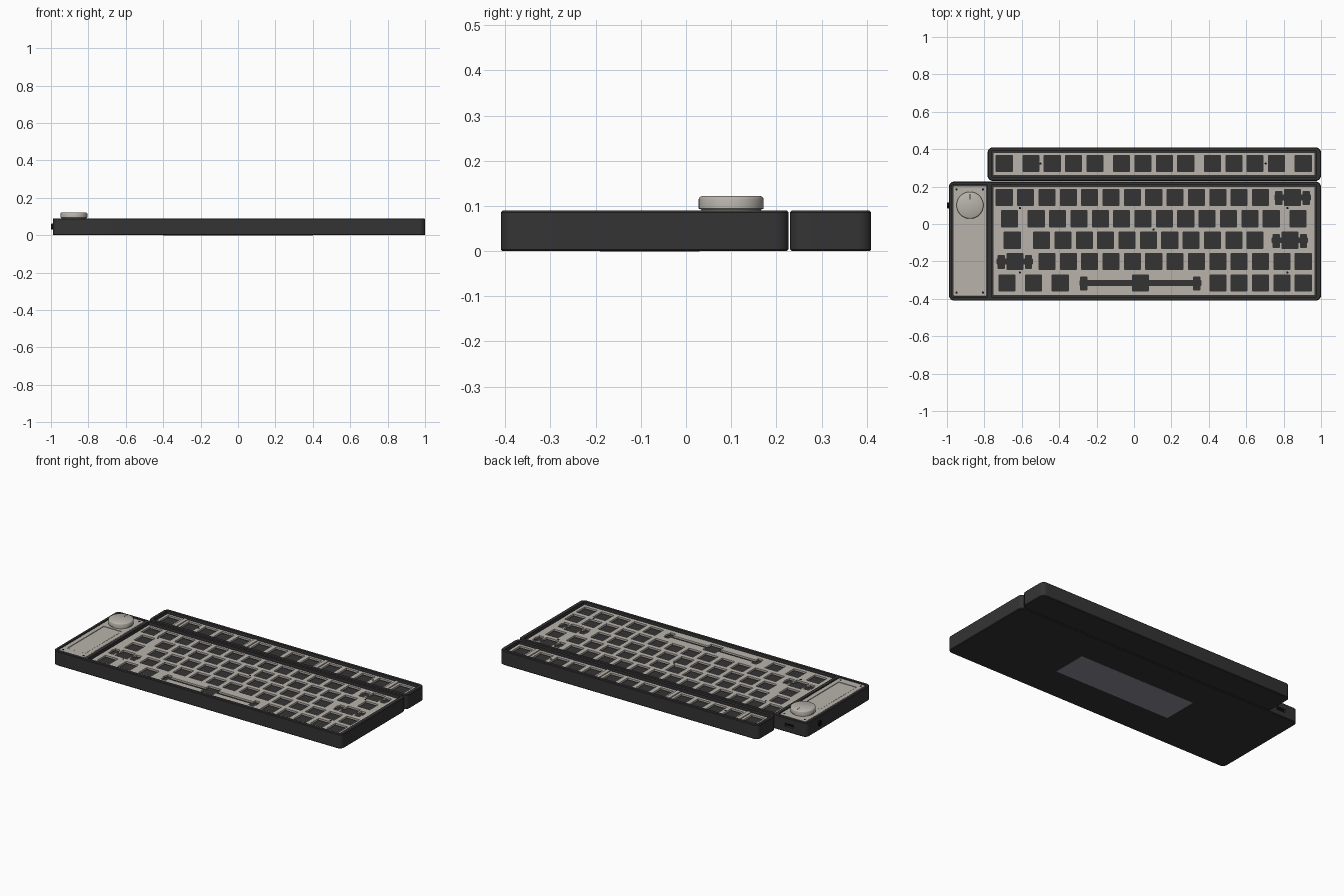
import bpy, bmesh, math
from mathutils import Matrix

cube = bpy.data.objects.get("Cube")
if cube:
    bpy.data.objects.remove(cube, do_unlink=True)


def material(name, rgb, rough=0.6):
    m = bpy.data.materials.new(name)
    m.use_nodes = True
    m.diffuse_color = (*rgb, 1)
    bsdf = m.node_tree.nodes["Principled BSDF"]
    bsdf.inputs["Base Color"].default_value = (*rgb, 1)
    bsdf.inputs["Roughness"].default_value = rough
    return m


CASE = material("charcoal case", (0.034, 0.034, 0.034))
PLATE = material("warm beige metal", (0.48, 0.45, 0.41))
BLACK = material("black", (0.005, 0.005, 0.005))
BADGE = material("blue grey metal", (0.27, 0.27, 0.33))


def finish(name, bm, mat=None):
    bmesh.ops.recalc_face_normals(bm, faces=bm.faces)
    me = bpy.data.meshes.new(name)
    bm.to_mesh(me)
    bm.free()
    ob = bpy.data.objects.new(name, me)
    bpy.context.collection.objects.link(ob)
    if mat:
        me.materials.append(mat)
    return ob


def add_box(bm, x0, x1, y0, y1, z0, z1):
    m = Matrix.Translation(((x0 + x1) / 2, (y0 + y1) / 2, (z0 + z1) / 2))
    bmesh.ops.create_cube(bm, size=1, matrix=m @ Matrix.Diagonal((x1 - x0, y1 - y0, z1 - z0, 1)))


def box(name, *dims, mat=None):
    bm = bmesh.new()
    add_box(bm, *dims)
    return finish(name, bm, mat)


def loft(name, rings, mat):
    bm = bmesh.new()
    loops = [[bm.verts.new(p) for p in ring] for ring in rings]
    n = len(loops[0])
    for a, b in zip(loops, loops[1:]):
        for i in range(n):
            bm.faces.new((a[i], a[(i + 1) % n], b[(i + 1) % n], b[i]))
    bm.faces.new(loops[0])
    bm.faces.new(loops[-1])
    return finish(name, bm, mat)


def rounded_block(name, x0, x1, y0, y1, z0, z1, r, edge, mat):
    """Rounded rectangle prism with softened top and bottom edges."""
    def ring(inset, z):
        pts = []
        for k, (cx, cy) in enumerate(((x1 - r, y1 - r), (x0 + r, y1 - r), (x0 + r, y0 + r), (x1 - r, y0 + r))):
            for s in range(7):
                a = math.pi / 2 * (k + s / 6)
                pts.append((cx + (r - inset) * math.cos(a), cy + (r - inset) * math.sin(a), z))
        return pts
    rings = [ring(edge, z0), ring(0, z0 + edge), ring(0, z1 - edge), ring(edge, z1)]
    return loft(name, rings, mat)


def disc(name, x, y, profile, mat, sides=48):
    turn = [2 * math.pi * i / sides for i in range(sides)]
    return loft(name, [[(x + r * math.cos(a), y + r * math.sin(a), z) for a in turn] for r, z in profile], mat)


def cut(target, cutter):
    cutter.hide_render = True
    mod = target.modifiers.new("cut", "BOOLEAN")
    mod.object, mod.solver, mod.use_self = cutter, "EXACT", True
    dg = bpy.context.evaluated_depsgraph_get()
    me = bpy.data.meshes.new_from_object(target.evaluated_get(dg))
    target.modifiers.clear()
    target.data = me
    bpy.data.objects.remove(cutter, do_unlink=True)


# Case: main tray with side panel pocket, and function row tray
TOP, FLOOR, PLATE_TOP = 0.09, 0.05, 0.076
main_case = rounded_block("main_case", -0.99, 1.0, -0.41, 0.227, 0, TOP, 0.03, 0.004, CASE)
cut(main_case, box("key_pocket", -0.763, 0.976, -0.39, 0.208, FLOOR, 0.2))
cut(main_case, box("panel_pocket", -0.972, -0.783, -0.39, 0.208, FLOOR, 0.2))
cut(main_case, box("port_pocket", -0.9, -0.84, 0.21, 0.3, 0.034, 0.054))
back_case = rounded_block("function_row_case", -0.783, 1.0, 0.23, 0.41, 0, TOP, 0.03, 0.004, CASE)
cut(back_case, box("row_pocket", -0.763, 0.976, 0.252, 0.39, FLOOR, 0.2))

# Key layout: (row y, [key widths in units, negative for a gap])
U, X0, HOLE = 0.1142, -0.751, 0.043
ROWS = [
    (0.142, [1] * 13 + [2]),
    (0.028, [1.5] + [1] * 12 + [1.5]),
    (-0.087, [1.75] + [1] * 11 + [2.25]),
    (-0.201, [2] + [1] * 13),
    (-0.316, [1.25] * 3 + [6.25] + [1] * 5),
]
F_ROW = [(0.323, ([1, -0.25] + [1] * 4 + [-0.25] + [1] * 4 + [-0.25] + [1] * 4 + [-0.25, 1]))]


def key_holes(rows):
    bm = bmesh.new()
    for y, widths in rows:
        x = X0
        for w in widths:
            c = x + abs(w) * U / 2
            x += abs(w) * U
            if w < 0:
                continue
            add_box(bm, c - HOLE, c + HOLE, y - HOLE, y + HOLE, 0, 0.2)
            if w >= 2:    # stabiliser slots either side of a wide key
                reach = 0.302 if w > 3 else 0.073
                add_box(bm, c - reach - 0.022, c + reach + 0.022, y - 0.013, y + 0.013, 0.01, 0.19)
                for s in (-1, 1):
                    add_box(bm, c + s * reach - 0.017, c + s * reach + 0.017, y - 0.038, y + 0.032, 0.02, 0.18)
    return finish("key_cutter", bm)


# Switch plates with the key holes cut through
main_plate = box("main_plate", -0.755, 0.968, -0.382, 0.2, 0.064, PLATE_TOP, mat=PLATE)
cut(main_plate, key_holes(ROWS))
row_plate = box("function_row_plate", -0.755, 0.968, 0.26, 0.382, 0.064, PLATE_TOP, mat=PLATE)
cut(row_plate, key_holes(F_ROW))

# Raised bars between the function key groups
for s in (1.125, 5.375, 9.625, 13.875):
    x = X0 + s * U
    box("divider_bar", x - 0.012, x + 0.012, 0.262, 0.38, 0.07, 0.082, mat=PLATE)

# Side panel with recessed display window
panel = rounded_block("side_panel", -0.969, -0.786, -0.387, 0.205, FLOOR, 0.087, 0.01, 0.002, PLATE)
cut(panel, box("display_cutter", -0.94, -0.815, -0.34, 0.02, 0.083, 0.2))
box("display", -0.937, -0.818, -0.337, 0.017, 0.08, 0.0855, mat=PLATE)

# Rotary knob
KX, KY = -0.877, 0.1
disc("knob", KX, KY, [(0.066, 0.085), (0.066, 0.092), (0.072, 0.094), (0.072, 0.115),
                      (0.07, 0.119), (0.065, 0.122)], PLATE)
box("knob_mark", KX - 0.002, KX + 0.002, KY + 0.03, KY + 0.06, 0.12, 0.1225, mat=CASE)

# Screws in panel and plates
for x in (-0.949, -0.808):
    for y in (-0.367, 0.185):
        disc("panel_screw", x, y, [(0.006, 0.08), (0.006, 0.088)], BLACK, 12)
spots = [(x, y) for x in (-0.61, 0.82) for y in (0.085, -0.259)] + [(0.105, -0.03), (-0.5, 0.323), (0.704, 0.323)]
for x, y in spots:
    disc("plate_screw", x, y, [(0.006, 0.07), (0.006, PLATE_TOP + 0.001)], BLACK, 12)

# Side button, rear port and underside badge
button = disc("side_button", 0, 0, [(0.016, 0), (0.016, 0.012), (0.013, 0.015)], BLACK, 24)
button.data.transform(Matrix.Translation((-0.985, 0.1, 0.046)) @ Matrix.Rotation(-math.pi / 2, 4, "Y"))
box("rear_port", -0.895, -0.845, 0.205, 0.22, 0.039, 0.049, mat=BLACK)
box("underside_badge", -0.4, 0.4, -0.19, 0.03, -0.001, 0.004, mat=BADGE)

# Smooth shading with sharp edges kept
bpy.ops.object.select_all(action="DESELECT")
for ob in bpy.context.collection.objects:
    if ob.type == "MESH":
        ob.select_set(True)
        bpy.context.view_layer.objects.active = ob
bpy.ops.object.shade_smooth_by_angle(angle=math.radians(35))
